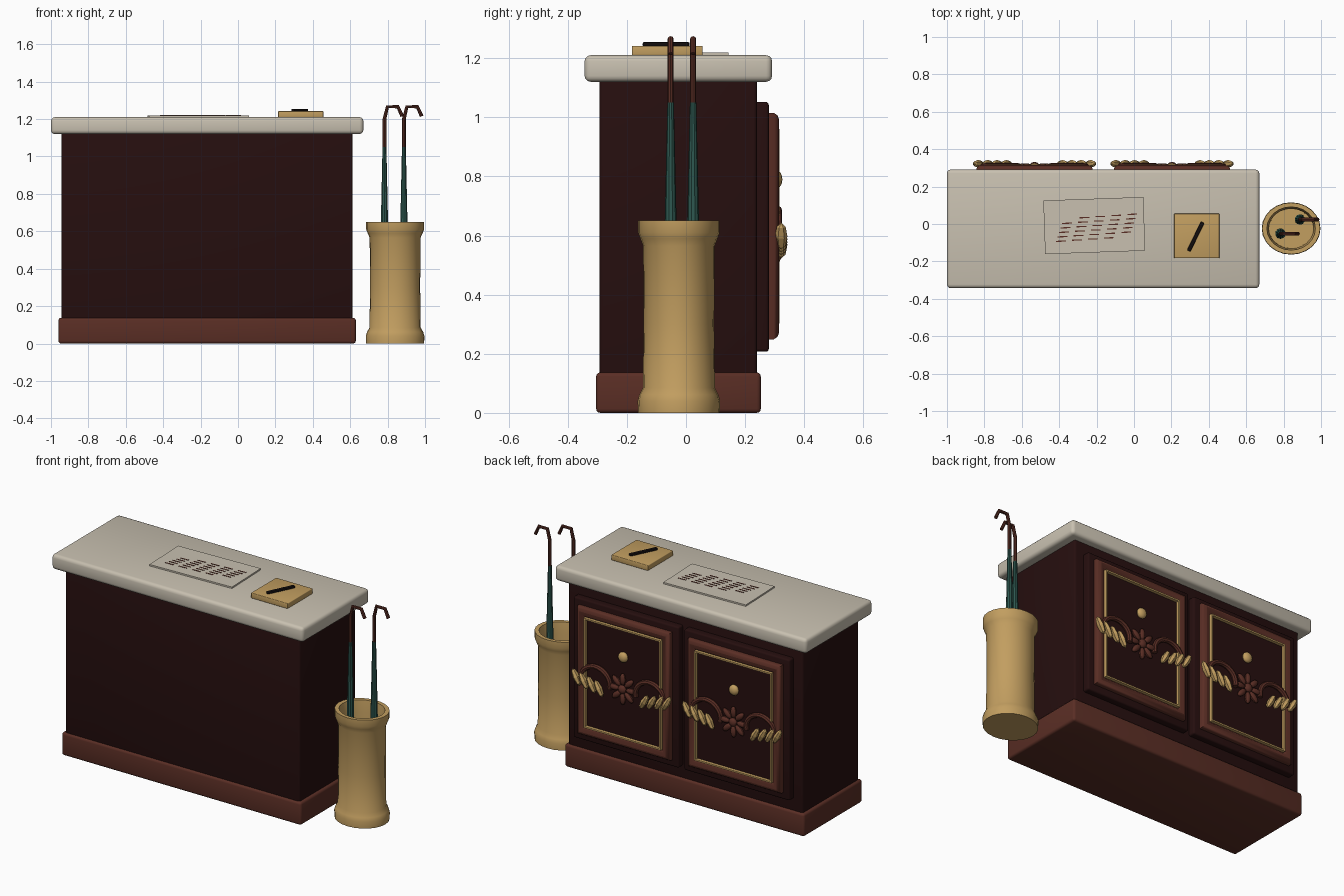
import bpy, bmesh, math
from mathutils import Vector, Matrix

if "Cube" in bpy.data.objects:
    bpy.data.objects.remove(bpy.data.objects["Cube"])


def mat(name, rgb):
    m = bpy.data.materials.new(name)
    m.diffuse_color = (*rgb, 1)
    m.use_nodes = True
    m.node_tree.nodes["Principled BSDF"].inputs["Base Color"].default_value = m.diffuse_color
    return m


DARK = mat("dark_wood", (0.019, 0.0045, 0.0045))
BROWN = mat("red_brown_wood", (0.102, 0.027, 0.018))
STONE = mat("pale_stone", (0.578, 0.527, 0.434))
GOLD = mat("brass", (0.54, 0.342, 0.117))
TEAL = mat("teal_cloth", (0.027, 0.098, 0.08))
INK = mat("black_ink", (0.006, 0.004, 0.004))


def finish(bm, name, m, smooth=True):
    bmesh.ops.recalc_face_normals(bm, faces=bm.faces)
    me = bpy.data.meshes.new(name)
    bm.to_mesh(me)
    bm.free()
    me.materials.append(m)
    o = bpy.data.objects.new(name, me)
    bpy.context.collection.objects.link(o)
    if smooth:
        bpy.ops.object.select_all(action='DESELECT')
        o.select_set(True)
        bpy.context.view_layer.objects.active = o
        bpy.ops.object.shade_smooth_by_angle(angle=math.radians(35))
    return o


def box(name, m, x, y, z, bevel=0.0, rot=0.0):
    bm = bmesh.new()
    bmesh.ops.create_cube(bm, size=1)
    size = Matrix.Diagonal((x[1] - x[0], y[1] - y[0], z[1] - z[0], 1))
    mid = Vector(((x[0] + x[1]) / 2, (y[0] + y[1]) / 2, (z[0] + z[1]) / 2))
    bm.transform(Matrix.Translation(mid) @ Matrix.Rotation(rot, 4, 'Z') @ size)
    if bevel:
        bmesh.ops.bevel(bm, geom=bm.edges[:], offset=bevel, segments=3,
                        profile=0.5, affect='EDGES')
    return finish(bm, name, m, bevel > 0)


def loft(bm, rings, closed_end=False, loop=False):
    """Bridge equal-length rings of points with quads."""
    vs = [[bm.verts.new(p) for p in r] for r in rings]
    pairs = list(zip(vs, vs[1:])) + ([(vs[-1], vs[0])] if loop else [])
    n = len(vs[0])
    for a, b in pairs:
        for i in range(n):
            j = (i + 1) % n
            bm.faces.new((a[i], a[j], b[j], b[i]))
    if closed_end:
        bm.faces.new(vs[0])
        bm.faces.new(vs[-1])


def tube(bm, pts, radii, sides=10):
    """Sweep a circle along a path lying in an xz plane."""
    pts = [Vector(p) for p in pts]
    rings = []
    for i, p in enumerate(pts):
        t = (pts[min(i + 1, len(pts) - 1)] - pts[max(i - 1, 0)]).normalized()
        u = Vector((0, 1, 0))
        v = t.cross(u)
        rings.append([p + radii[i] * (u * math.cos(a) + v * math.sin(a))
                      for a in (2 * math.pi * k / sides for k in range(sides))])
    loft(bm, rings, closed_end=True)


def rect_frame(name, m, cx, cz, hw, hh, profile):
    """Picture frame: profile points are (inset, y)."""
    bm = bmesh.new()
    loft(bm, [[(cx + sx * (hw - i), y, cz + sz * (hh - i))
               for sx, sz in ((-1, -1), (1, -1), (1, 1), (-1, 1))]
              for i, y in profile], loop=True)
    return finish(bm, name, m)


def blob(bm, center, scale, angle=0.0, u=10, v=6):
    """Ellipsoid turned by an angle in the xz plane."""
    bmesh.ops.create_uvsphere(
        bm, u_segments=u, v_segments=v, radius=1,
        matrix=Matrix.Translation(center) @ Matrix.Rotation(angle, 4, 'Y')
        @ Matrix.Diagonal((*scale, 1)))


# Cabinet
box("cabinet_body", DARK, (-0.943, 0.613), (-0.292, 0.24), (0.08, 1.13), 0.012)
box("plinth", BROWN, (-0.96, 0.63), (-0.304, 0.253), (0, 0.137), 0.014)
box("counter_top", STONE, (-1, 0.67), (-0.343, 0.291), (1.12, 1.21), 0.02)

# Two carved panels on the back
CZ = 0.632
for side, cx in (("left", 0.203), ("right", -0.532)):
    box(side + "_panel_base", DARK, (cx - 0.35, cx + 0.35), (0.22, 0.28),
        (0.207, 1.052), 0.01)
    rect_frame(side + "_panel_frame", BROWN, cx, CZ, 0.31, 0.383,
               [(0, 0.27), (0, 0.297), (0.008, 0.309), (0.022, 0.315),
                (0.04, 0.311), (0.055, 0.298), (0.055, 0.27)])
    box(side + "_panel_field", DARK, (cx - 0.257, cx + 0.257), (0.27, 0.298),
        (CZ - 0.33, CZ + 0.33))
    rect_frame(side + "_gold_trim", GOLD, cx, CZ, 0.256, 0.329,
               [(0, 0.29), (0, 0.317), (0.009, 0.317), (0.009, 0.29)])

    # Flower
    bm = bmesh.new()
    for k in range(8):
        a = k * math.pi / 4
        blob(bm, (cx + 0.058 * math.sin(a), 0.309, 0.6 + 0.058 * math.cos(a)),
             (0.018, 0.015, 0.036), a)
    blob(bm, (cx, 0.314, 0.6), (0.026, 0.018, 0.026))
    finish(bm, side + "_flower", BROWN)

    # Scrolls at both sides of the flower
    bm = bmesh.new()
    for s in (-1, 1):
        path = [(cx + s * 0.18 + 0.095 * math.cos(a), 0.31, 0.598 + 0.088 * math.sin(a))
                for a in (math.pi * k / 14 for k in range(-1, 16))]
        tube(bm, path, [0.015] * len(path), 8)
    finish(bm, side + "_scrolls", BROWN)

    # Gold leaves and stud
    bm = bmesh.new()
    for s in (-1, 1):
        for k in range(4):
            blob(bm, (cx + s * (0.15 + 0.05 * k), 0.322, 0.568 + 0.01 * k),
                 (0.019, 0.021, 0.052), s * 0.5, 6, 4)
    finish(bm, side + "_leaves", GOLD, False)
    bm = bmesh.new()
    blob(bm, (cx, 0.306, 0.79), (0.031, 0.02, 0.031), 0, 12, 8)
    finish(bm, side + "_stud", GOLD)

# Paper sheet with rows of ink marks
TILT = math.radians(2)
box("paper_sheet", STONE, (-0.48, 0.055), (-0.152, 0.135), (1.209, 1.219), 0, TILT)
bm = bmesh.new()
for row in range(6):
    for col in range(5):
        if (row == 0 and col == 0) or (row == 5 and col == 4):
            continue
        x = -0.18 + 0.085 * (col - 2) - 0.008 * (row - 2.5)
        y = 0.04 - 0.024 * row + 0.006 * (col - 2)
        bmesh.ops.create_cube(bm, size=1, matrix=Matrix.Translation((x - 0.02, y, 1.2195))
                              @ Matrix.Rotation(TILT, 4, 'Z')
                              @ Matrix.Diagonal((0.052, 0.006, 0.003, 1)))
finish(bm, "ink_marks", BROWN, False)

# Brass tray with pen
box("brass_tray", GOLD, (0.214, 0.457), (-0.183, 0.056), (1.209, 1.242), 0.004)
box("pen", INK, (0.245, 0.415), (-0.077, -0.057), (1.24, 1.254), 0.004,
    math.radians(64))

# Oval umbrella stand
bm = bmesh.new()
profile = [(0.155, 0), (0.157, 0.04), (0.15, 0.062), (0.137, 0.085), (0.134, 0.3),
           (0.136, 0.565), (0.147, 0.59), (0.155, 0.61), (0.155, 0.65),
           (0.13, 0.65), (0.12, 0.58), (0.118, 0.05)]
loft(bm, [[(0.84 + r * math.cos(a), -0.024 + 0.89 * r * math.sin(a), z)
           for a in (2 * math.pi * k / 24 for k in range(24))]
          for r, z in profile], closed_end=True)
finish(bm, "umbrella_stand", GOLD)

# Two umbrellas
for n, (x, y) in enumerate(((0.783, -0.052), (0.887, 0.024)), 1):
    bm = bmesh.new()
    tube(bm, [(x, y, 0.055), (x, y, 0.65), (x, y, 1.05)], [0.028, 0.02, 0.011])
    finish(bm, f"umbrella_{n}_cloth", TEAL)
    bm = bmesh.new()
    tube(bm, [(x, y, 1.04), (x, y, 1.2), (x + 0.016, y, 1.266), (x + 0.072, y, 1.266),
              (x + 0.095, y, 1.215)], [0.01] * 5, 8)
    finish(bm, f"umbrella_{n}_handle", BROWN)
